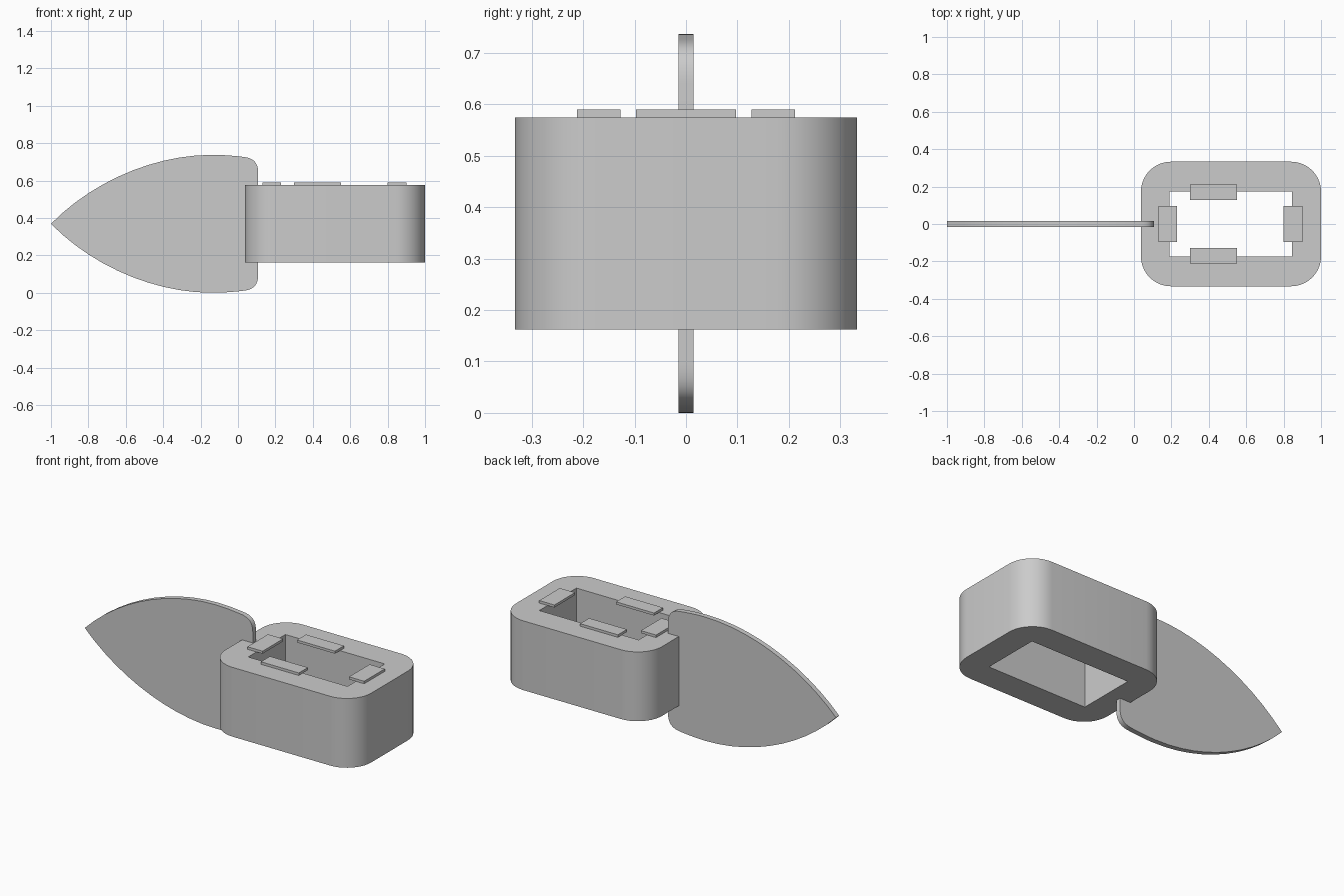
import bpy
import bmesh
from math import radians, cos, sin, pi
from mathutils import Matrix, Vector
from mathutils.geometry import interpolate_bezier

default = bpy.data.objects.get("Cube")
if default:
    bpy.data.objects.remove(default, do_unlink=True)

grey = bpy.data.materials.new("plain grey")
grey.use_nodes = True
grey.diffuse_color = (0.6, 0.6, 0.6, 1)
grey.node_tree.nodes["Principled BSDF"].inputs["Base Color"].default_value = grey.diffuse_color


def rounded_rect(x0, x1, half_y, radius=0, steps=10):
    """Closed outline of a rectangle, centred on y = 0, with round corners."""
    if not radius:
        return [(x0, -half_y), (x1, -half_y), (x1, half_y), (x0, half_y)]
    ix, iy = x1 - radius, half_y - radius
    jx = x0 + radius
    points = []
    for quarter, (cx, cy) in enumerate([(ix, iy), (jx, iy), (jx, -iy), (ix, -iy)]):
        for i in range(steps + 1):
            a = (quarter + i / steps) * pi / 2
            points.append((cx + radius * cos(a), cy + radius * sin(a)))
    return points


def prism(name, outlines, low, high, turn=None):
    """Extrude flat outlines (the first is the rim, the rest are holes)."""
    bm = bmesh.new()
    for outline in outlines:
        verts = [bm.verts.new((x, y, low)) for x, y in outline]
        for i, v in enumerate(verts):
            bm.edges.new((verts[i - 1], v))
    bmesh.ops.triangle_fill(bm, use_beauty=True, edges=bm.edges[:], normal=(0, 0, 1))
    top = bmesh.ops.extrude_face_region(bm, geom=bm.faces[:])["geom"]
    bmesh.ops.translate(bm, vec=(0, 0, high - low),
                        verts=[g for g in top if isinstance(g, bmesh.types.BMVert)])
    bmesh.ops.recalc_face_normals(bm, faces=bm.faces[:])
    if turn:
        bm.transform(turn)
    mesh = bpy.data.meshes.new(name)
    bm.to_mesh(mesh)
    bm.free()
    mesh.materials.append(grey)
    obj = bpy.data.objects.new(name, mesh)
    bpy.context.collection.objects.link(obj)
    bpy.ops.object.select_all(action="DESELECT")
    obj.select_set(True)
    bpy.context.view_layer.objects.active = obj
    bpy.ops.object.shade_smooth_by_angle(angle=radians(30))
    return obj


# Hollow housing, open right through
BASE, RIM = 0.162, 0.575
prism("housing", [rounded_rect(0.037, 1.0, 0.333, 0.16),
                  rounded_rect(0.19, 0.845, 0.175)], BASE, RIM)

# Small tabs overhanging the opening
TAB_TOP = 0.59
for name, x0, x1 in [("right_tab", 0.13, 0.23), ("left_tab", 0.80, 0.90)]:
    prism(name, [rounded_rect(x0, x1, 0.097)], RIM, TAB_TOP)
for name, side in [("front_tab", -1), ("back_tab", 1)]:
    tab = [(x, y + side * 0.17) for x, y in rounded_rect(0.30, 0.55, 0.0425)]
    prism(name, [tab], RIM, TAB_TOP)

# Pointed leaf-shaped blade, its upper edge mirrored to the lower edge
MID = 0.3685
segments = [
    ((-1.0, 0), (-0.78, 0.225), (-0.45, 0.3685), (-0.14, 0.3685)),
    ((-0.14, 0.3685), (-0.08, 0.3685), (-0.02, 0.364), (0.035, 0.357)),
    ((0.035, 0.357), (0.085, 0.35), (0.108, 0.325), (0.108, 0.27)),
]
upper = []
for segment in segments:
    curve = interpolate_bezier(*[Vector(p) for p in segment], 12)
    upper += [(p[0], p[1]) for p in curve[:-1]]
upper.append(segments[-1][-1])
lower = [(x, -z) for x, z in reversed(upper[1:])]
outline = [(x, z + MID) for x, z in upper + lower]
prism("blade", [outline], -0.015, 0.015, Matrix.Rotation(radians(90), 4, "X"))
